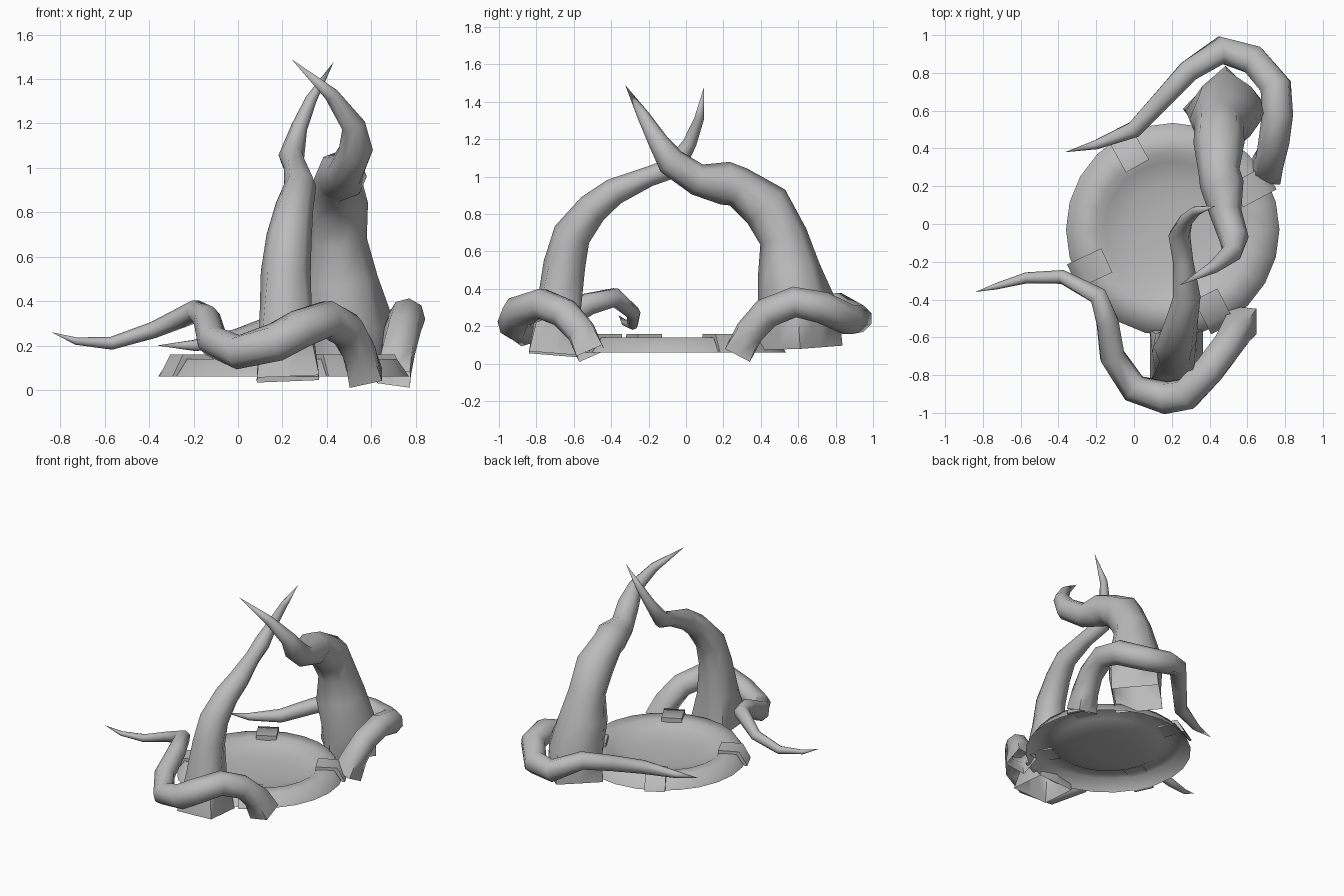
import bpy, bmesh, math
from mathutils import Vector, Matrix

old = bpy.data.objects.get("Cube")
if old:
    bpy.data.objects.remove(old, do_unlink=True)

grey = bpy.data.materials.new("plain_grey")
grey.use_nodes = True
grey.diffuse_color = (0.5, 0.5, 0.5, 1)
grey.node_tree.nodes["Principled BSDF"].inputs["Base Color"].default_value = (0.5, 0.5, 0.5, 1)


def finish(name, bm, angle):
    """Turn a bmesh into a shaded grey object."""
    bmesh.ops.recalc_face_normals(bm, faces=bm.faces)
    mesh = bpy.data.meshes.new(name)
    bm.to_mesh(mesh)
    bm.free()
    mesh.materials.append(grey)
    obj = bpy.data.objects.new(name, mesh)
    bpy.context.collection.objects.link(obj)
    bpy.ops.object.select_all(action="DESELECT")
    obj.select_set(True)
    bpy.context.view_layer.objects.active = obj
    bpy.ops.object.shade_smooth_by_angle(angle=math.radians(angle))
    return obj


def bridge(bm, a, b):
    n = len(a)
    for i in range(n):
        j = (i + 1) % n
        bm.faces.new((a[i], a[j], b[j], b[i]))


def tentacle(name, path, twist, sides=8):
    """Tapered tube through (x, y, z, radius) points: open square foot, round body, sharp tip."""
    bm = bmesh.new()
    pts = [Vector(p[:3]) for p in path]
    side = Vector((1, 0, 0))
    rings = []
    last = len(pts) - 1
    for k in range(last):
        ahead = (pts[k + 1] - pts[k]).normalized()
        back = (pts[k] - pts[k - 1]).normalized() if k else ahead
        tangent = (ahead + back).normalized()
        side = (side - tangent * side.dot(tangent)).normalized()
        up = tangent.cross(side)
        square = max(0, 1 - k / 2)
        ring = []
        for i in range(sides):
            a = math.tau * i / sides + math.radians(twist)
            offset = side * math.cos(a) + up * math.sin(a)
            corner = 1.04 + square * (-0.1 if i % 2 else 0.28)
            ring.append(bm.verts.new(pts[k] + offset * path[k][3] * corner))
        rings.append(ring)
    for a, b in zip(rings, rings[1:]):
        bridge(bm, a, b)
    tip = bm.verts.new(pts[last])
    for i in range(sides):
        bm.faces.new((rings[-1][i], rings[-1][(i + 1) % sides], tip))
    return finish(name, bm, 60)


# Shallow dish, an open shell with a sloping outer wall
centre = Vector((0.205, -0.03, 0))
bm = bmesh.new()
rings = []
for radius, z in ((0.565, 0.06), (0.51, 0.14), (0.41, 0.14), (0.36, 0.11), (0.25, 0.085), (0.12, 0.075)):
    circle = bmesh.ops.create_circle(bm, segments=24, radius=radius)["verts"]
    bmesh.ops.translate(bm, verts=circle, vec=centre + Vector((0, 0, z)))
    rings.append(circle)
for a, b in zip(rings, rings[1:]):
    bridge(bm, a, b)
bm.faces.new(rings[-1])
dish = finish("dish", bm, 60)
# The bowl opens upward
if dish.data.polygons[-1].normal.z < 0:
    dish.data.flip_normals()

# Four clamps hugging the rim, open underneath
for number, angle in enumerate((28, 119, 205, 297), 1):
    bm = bmesh.new()
    ends = []
    for across in (-0.07, 0.07):
        ends.append([bm.verts.new((r, across, z)) for r, z in
                     ((0.385, 0.125), (0.385, 0.16), (0.53, 0.16), (0.585, 0.06), (0.565, 0.06), (0.51, 0.14))])
    bridge(bm, *ends)
    for end in ends:
        bm.faces.new(end)
    bm.transform(Matrix.Translation(centre) @ Matrix.Rotation(math.radians(angle), 4, "Z"))
    finish(f"rim_clamp_{number}", bm, 65)

# Tall tentacles
tentacle("front_tall_tentacle", [
    (0.225, -0.70, 0.05, 0.15), (0.215, -0.68, 0.3, 0.12),
    (0.215, -0.65, 0.53, 0.108), (0.23, -0.61, 0.69, 0.098),
    (0.255, -0.5, 0.83, 0.082), (0.28, -0.385, 0.92, 0.07),
    (0.26, -0.2, 1.0, 0.052), (0.24, -0.06, 1.05, 0.056),
    (0.275, 0.02, 1.18, 0.036), (0.33, 0.07, 1.31, 0.025),
    (0.43, 0.095, 1.475, 0)], 45)
tentacle("back_tall_tentacle", [
    (0.485, 0.61, 0.085, 0.172), (0.49, 0.6, 0.28, 0.185),
    (0.46, 0.55, 0.5, 0.162), (0.45, 0.52, 0.68, 0.125),
    (0.45, 0.43, 0.84, 0.13), (0.45, 0.28, 0.945, 0.105),
    (0.465, 0.21, 0.965, 0.112), (0.485, 0.06, 0.985, 0.082),
    (0.53, -0.08, 1.08, 0.075), (0.52, -0.15, 1.19, 0.052),
    (0.42, -0.23, 1.33, 0.032), (0.24, -0.325, 1.49, 0)], 0)

# Low tentacles curling outwards along the ground
tentacle("front_low_tentacle", [
    (0.575, -0.51, 0.055, 0.08), (0.545, -0.56, 0.17, 0.078),
    (0.49, -0.65, 0.27, 0.08), (0.4, -0.77, 0.32, 0.082),
    (0.28, -0.9, 0.275, 0.085), (0.17, -0.92, 0.215, 0.085),
    (0.0, -0.87, 0.17, 0.075), (-0.115, -0.7, 0.22, 0.068),
    (-0.14, -0.52, 0.32, 0.06), (-0.19, -0.38, 0.355, 0.05),
    (-0.38, -0.28, 0.27, 0.036), (-0.57, -0.285, 0.21, 0.028),
    (-0.73, -0.33, 0.22, 0.016), (-0.84, -0.36, 0.26, 0)], 45)
tentacle("back_low_tentacle", [
    (0.7, 0.28, 0.055, 0.08), (0.72, 0.34, 0.17, 0.078),
    (0.74, 0.43, 0.27, 0.08), (0.76, 0.58, 0.33, 0.08),
    (0.75, 0.73, 0.3, 0.083), (0.63, 0.87, 0.235, 0.08),
    (0.46, 0.92, 0.24, 0.075), (0.29, 0.81, 0.32, 0.06),
    (0.15, 0.66, 0.28, 0.052), (0.0, 0.5, 0.23, 0.045),
    (-0.2, 0.42, 0.2, 0.025), (-0.365, 0.38, 0.2, 0)], 45)
